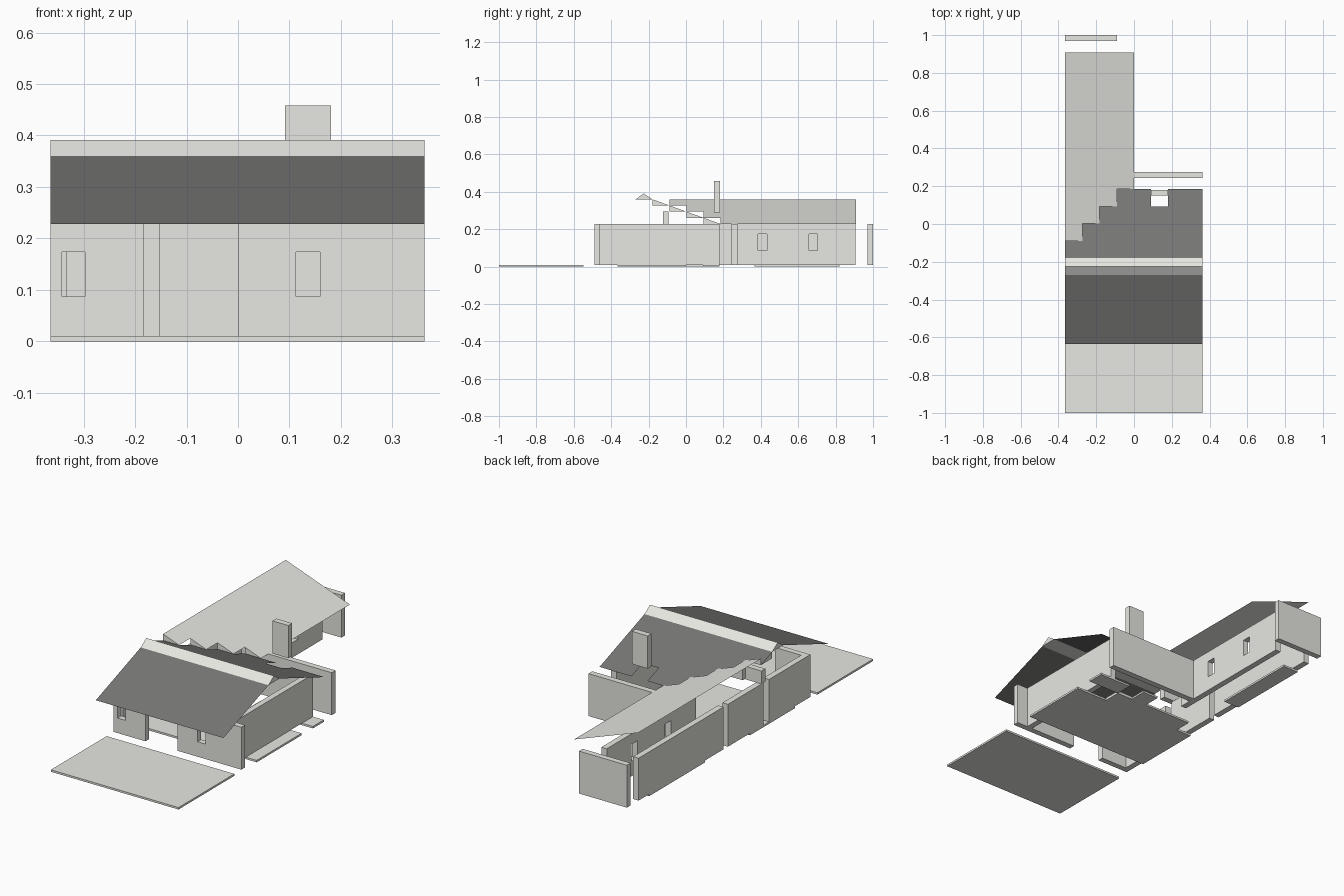
import bpy

if "Cube" in bpy.data.objects:
    bpy.data.objects.remove(bpy.data.objects["Cube"])

X0, X1 = -0.364, 0.362      # overall width
T = 0.031                   # wall thickness
ZF, ZW, ZR = 0.01, 0.228, 0.36   # floor top, wall top, roof top
C = 0.0912                  # roof grid cell


def material(name, color):
    m = bpy.data.materials.new(name)
    m.diffuse_color = color
    m.use_nodes = True
    m.node_tree.nodes["Principled BSDF"].inputs["Base Color"].default_value = m.diffuse_color
    return m


LIGHT = material("plaster", (0.8, 0.8, 0.76, 1))
DARK = material("dark_roof", (0.18, 0.18, 0.175, 1))


def mesh(name, verts, faces, mat=LIGHT):
    me = bpy.data.meshes.new(name)
    me.from_pydata(verts, [], faces)
    me.materials.append(mat)
    me.update()
    ob = bpy.data.objects.new(name, me)
    bpy.context.collection.objects.link(ob)
    return ob


def boxes(name, parts):
    v, f = [], []
    for x0, x1, y0, y1, z0, z1 in parts:
        n = len(v)
        v += [(x, y, z) for z in (z0, z1) for x, y in ((x0, y0), (x1, y0), (x1, y1), (x0, y1))]
        f += [tuple(n + i for i in q) for q in
              ((3, 2, 1, 0), (4, 5, 6, 7), (0, 1, 5, 4), (1, 2, 6, 5), (2, 3, 7, 6), (3, 0, 4, 7))]
    return mesh(name, v, f)


def wall(name, x0, x1, y0, y1, windows=()):
    # a wall along x or y, with window openings cut along its length
    ob = boxes(name, [(x0, x1, y0, y1, ZF, ZW)])
    for a, b in windows:
        if x1 - x0 > y1 - y0:
            hole = (a, b, y0 - .02, y1 + .02, .087, .174)
        else:
            hole = (x0 - .02, x1 + .02, a, b, .087, .174)
        cut = boxes(name + "_cutter", [hole])
        cut.hide_render = True
        cut.hide_viewport = True
        m = ob.modifiers.new("window", 'BOOLEAN')
        m.operation, m.solver, m.object = 'DIFFERENCE', 'EXACT', cut
    return ob


# floor slabs
boxes("front_terrace", [(X0, X1, -1, -0.547, 0, ZF)])
boxes("main_floor", [(X0, X1, -0.365, 0, 0, ZF),
                     (-0.275, 0.18, 0, C, 0, ZF),
                     (0, 0.09, C, 0.18, 0, ZF),
                     (0.18, X1, C, 0.18, 0, ZF)])
boxes("hearth_slab", [(0.09, 0.18, 0, C, 0.002, 0.014)])
boxes("wing_floor", [(X0, -0.275, 0.365, 0.82, 0, ZF)])

# walls
wall("front_wall_left", X0, -0.183, -0.49, -0.46, [(-0.342, -0.297)])
wall("front_wall_right", 0, X1, -0.49, -0.46, [(0.113, 0.159)])
wall("right_wall", 0.27, 0.30, -0.46, 0.18)
wall("back_wall", -0.152, X1, 0.244, 0.275)
wall("left_wall_front", X0, X0 + T, -0.46, -0.155)
wall("left_wall_middle", X0, X0 + T, -0.11, 0.18)
wall("wing_left_wall", X0, X0 + T, 0.215, 0.905)
wall("wing_right_wall", -0.183, -0.152, 0.18, 0.905, [(0.385, 0.432), (0.657, 0.704)])
wall("wing_back_wall", X0, -C, 0.97, 1.0)

# small upper wall under the valley, and the chimney
boxes("upper_wall", [(X0, X0 + C, -0.124, -0.093, ZW, 0.295)])
boxes("chimney", [(0.091, 0.181, 0.15, 0.181, 0.29, 0.458)])

# front roof slope
mesh("front_roof", [(X0, -0.635, ZW), (X1, -0.635, ZW), (X1, -0.27, ZR), (X0, -0.27, ZR)],
     [(0, 1, 2, 3)], DARK)

# ridge cap
mesh("ridge_cap", [(x, y, z) for x in (X0, X1)
                   for y, z in ((-0.27, ZR), (-0.18, ZR), (-0.225, 0.391))],
     [(0, 1, 2), (3, 5, 4), (0, 3, 4, 1), (1, 4, 5, 2), (2, 5, 3, 0)])

# back and wing roofs, meeting in a stepped valley
bv, bf, wv, wf, sv, sf = [], [], [], [], [], []


def quad(v, f, pts):
    n = len(v)
    v += pts
    f.append(tuple(range(n, n + len(pts))))


dz = (ZR - ZW) / 4
for i in range(4):
    xa, xb = X0 + i * C, X0 + (i + 1) * C
    ya, yb = -0.18 + i * C, -0.18 + (i + 1) * C
    za, zb = ZR - i * dz, ZR - (i + 1) * dz
    # back slope row, last row leaves the chimney hole
    for a, b in ([(xa, X1)] if i < 3 else [(xa, 0.09), (0.181, X1)]):
        quad(bv, bf, [(a, ya, za), (b, ya, za), (b, yb, zb), (a, yb, zb)])
    # wing slope column
    quad(wv, wf, [(xa, yb, za), (xb, yb, zb), (xb, 0.908, zb), (xa, 0.908, za)])
    # small gables closing the steps
    quad(sv, sf, [(xa, ya, za), (xa, ya, zb), (xa, yb, zb)])
    quad(sv, sf, [(xa, yb, za), (xa, yb, zb), (xb, yb, zb)])
mesh("back_roof", bv, bf, DARK)
mesh("wing_roof", wv, wf)
mesh("valley_steps", sv, sf)
